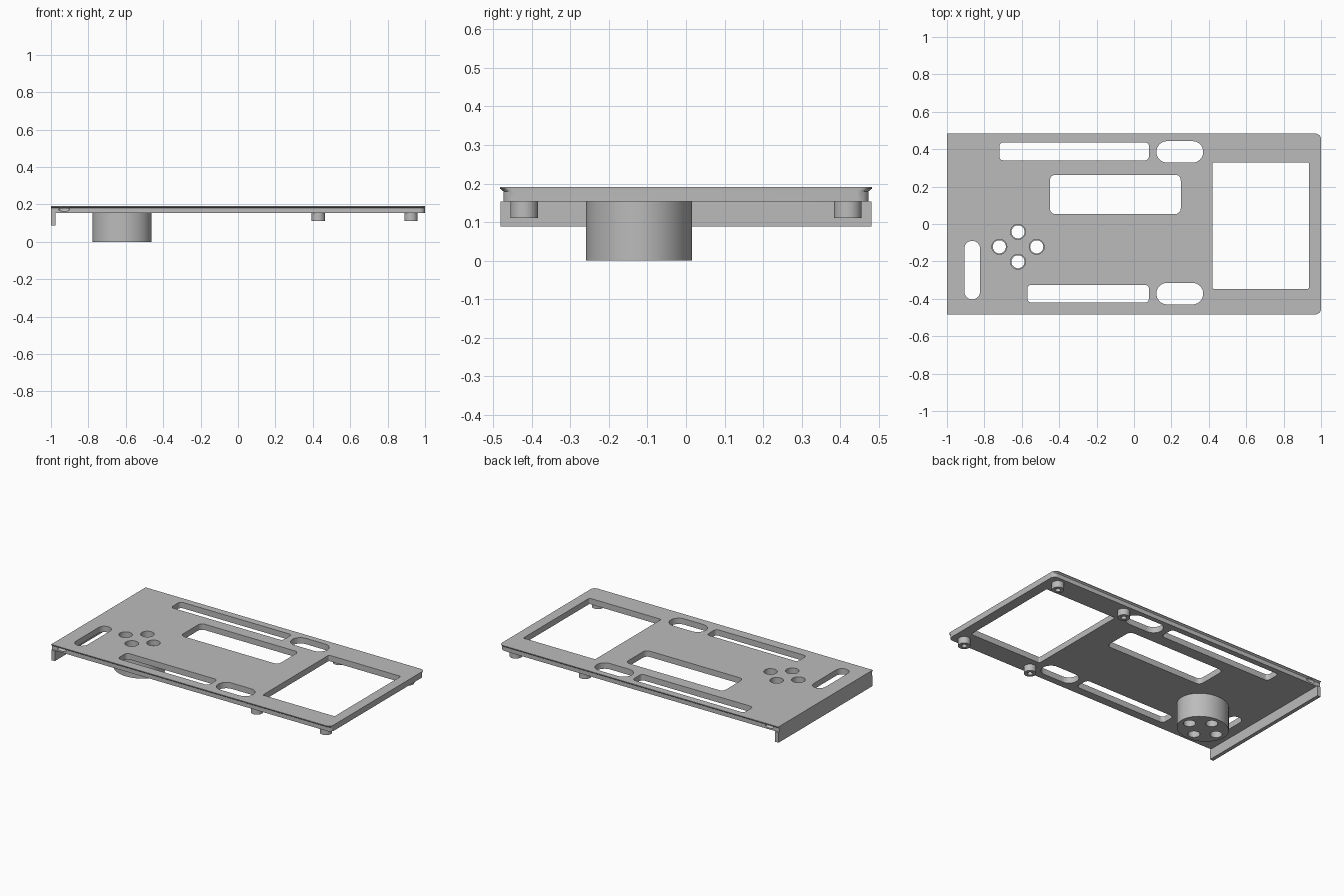
import bpy, bmesh, math

cube = bpy.data.objects.get("Cube")
if cube:
    bpy.data.objects.remove(cube, do_unlink=True)

grey = bpy.data.materials.new("plain grey")
grey.use_nodes = True
colour = (0.5, 0.5, 0.5, 1)
grey.diffuse_color = colour
grey.node_tree.nodes["Principled BSDF"].inputs["Base Color"].default_value = colour

TOP, UNDER = 0.191, 0.153


def outline(x0, x1, y0, y1, radii, steps=8):
    """Rounded rectangle; radii run counter-clockwise from the right back corner."""
    points = []
    corners = ((x1, y1, -1, -1), (x0, y1, 1, -1), (x0, y0, 1, 1), (x1, y0, -1, 1))
    for i, (x, y, sx, sy) in enumerate(corners):
        r = radii[i]
        for k in range(steps + 1 if r else 1):
            a = (i + k / steps) * math.pi / 2
            off = (math.cos(a), math.sin(a)) if r else (0, 0)
            points.append((x + r * (sx + off[0]), y + r * (sy + off[1])))
    return points


def ellipse(x, y, rx, ry, sides=48):
    return [(x + rx * math.cos(k * math.tau / sides),
             y + ry * math.sin(k * math.tau / sides)) for k in range(sides)]


def loft(name, levels):
    """Join matching outlines, listed as (height, points) upwards, into a solid."""
    bm = bmesh.new()
    rings = [[bm.verts.new((x, y, z)) for x, y in pts] for z, pts in levels]
    n = len(rings[0])
    bm.faces.new(rings[0][::-1])
    bm.faces.new(rings[-1])
    for low, high in zip(rings, rings[1:]):
        for i in range(n):
            j = (i + 1) % n
            bm.faces.new((low[i], low[j], high[j], high[i]))
    mesh = bpy.data.meshes.new(name)
    bm.to_mesh(mesh)
    bm.free()
    mesh.materials.append(grey)
    ob = bpy.data.objects.new(name, mesh)
    bpy.context.collection.objects.link(ob)
    return ob


def prism(name, pts, z0, z1):
    return loft(name, [(z0, pts), (z1, pts)])


def cut(target, cutters):
    for cutter in cutters:
        mod = target.modifiers.new("cut_" + cutter.name, "BOOLEAN")
        mod.operation, mod.solver, mod.object = "DIFFERENCE", "EXACT", cutter
        cutter.hide_render = True
        cutter.hide_set(True)


def smooth(ob):
    bpy.ops.object.select_all(action="DESELECT")
    ob.select_set(True)
    bpy.context.view_layer.objects.active = ob
    bpy.ops.object.shade_smooth_by_angle(angle=math.radians(30))


# Cover plate with a thin overhanging lip along its long edges
def plate_ring(half_width):
    return outline(-1, 1, -half_width, half_width, (0.03, 0, 0, 0.03))


plate = loft("cover_plate", [(UNDER, plate_ring(0.474)), (0.18, plate_ring(0.474)),
                             (0.187, plate_ring(0.483)), (TOP, plate_ring(0.483))])

# Windows and slots: x range, y range, corner radius
windows = {
    "back_slot": (-0.72, 0.08, 0.34, 0.437, 0.022),
    "back_grip_slot": (0.12, 0.37, 0.328, 0.443, 0.057),
    "middle_window": (-0.45, 0.25, 0.053, 0.263, 0.03),
    "large_window": (0.42, 0.935, -0.347, 0.33, 0.008),
    "front_slot": (-0.57, 0.08, -0.42, -0.325, 0.022),
    "front_grip_slot": (0.12, 0.37, -0.43, -0.315, 0.057),
    "end_slot": (-0.907, -0.823, -0.403, -0.09, 0.0418),
}
cutters = [prism(name + "_cutter", outline(x0, x1, y0, y1, (r,) * 4), 0.1, 0.25)
           for name, (x0, x1, y0, y1, r) in windows.items()]

# Oval drum under the plate, with four through holes
DX, DY = -0.62, -0.122
drum = prism("oval_drum", ellipse(DX, DY, 0.158, 0.138), 0, UNDER + 0.001)
for i in range(4):
    a = i * math.pi / 2
    x, y = DX + 0.1 * math.cos(a), DY + 0.08 * math.sin(a)
    wide, narrow = ellipse(x, y, 0.04, 0.04, 32), ellipse(x, y, 0.035, 0.035, 32)
    cutters.append(prism(f"button_hole_cutter_{i}", wide, 0.1525, 0.25))
    bore = prism(f"bore_cutter_{i}", narrow, -0.1, 0.3)
    cut(drum, [bore])

# Small round dimples near the end of each long edge
for side in (-1, 1):
    bpy.ops.mesh.primitive_uv_sphere_add(segments=32, ring_count=16,
                                         location=(-0.93, side * 0.474, 0.173))
    dimple = bpy.context.object
    dimple.name = "dimple_cutter"
    dimple.scale = (0.03, 0.011, 0.011)
    dimple.data.materials.append(grey)
    cutters.append(dimple)
cut(plate, cutters)

# Downward flange at the end
prism("end_flange", outline(-1, -0.976, -0.481, 0.481, (0,) * 4), 0.088, UNDER + 0.001)

# Four hollow screw posts
for x, x_name in ((0.43, "inner"), (0.925, "outer")):
    for y, y_name in ((-0.42, "front"), (0.42, "back")):
        post = prism(f"{y_name}_{x_name}_screw_post", ellipse(x, y, 0.036, 0.036, 32),
                     0.111, UNDER + 0.001)
        hole = prism("screw_hole_cutter", ellipse(x, y, 0.016, 0.016, 24), 0.05, 0.15)
        cut(post, [hole])
        smooth(post)

smooth(plate)
smooth(drum)
